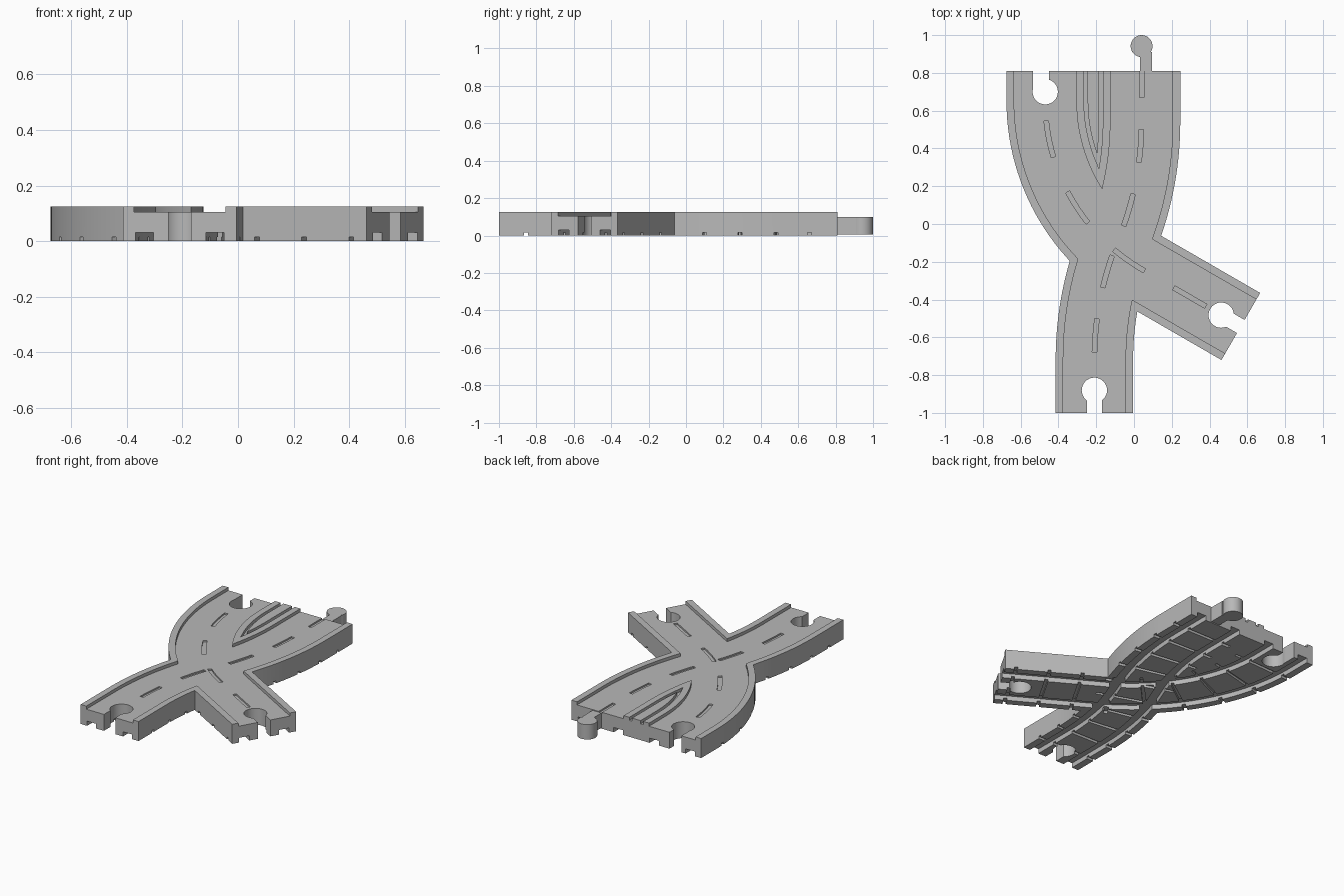
import bpy, bmesh
from math import sin, cos, radians, sqrt, pi

if "Cube" in bpy.data.objects:
    bpy.data.objects.remove(bpy.data.objects["Cube"], do_unlink=True)

grey = bpy.data.materials.new("road_grey")
grey.use_nodes = True
grey.diffuse_color = (0.48, 0.48, 0.48, 1)
grey.node_tree.nodes["Principled BSDF"].inputs["Base Color"].default_value = (0.48, 0.48, 0.48, 1)

TOP, ROAD = 0.125, 0.105      # curb and road heights
HALF, LANE = 0.205, 0.165     # half widths to outer and inner curb edge
BEND_A, BEND_B = 1.64, 1.03   # centre line radii

# Centre lines: start, heading and (length, turn) pieces
ARC_A = BEND_A * radians(22.5)
ROUTE_A = ((0.04, 0.81), [(0.27, 0), (ARC_A, -22.5), (ARC_A, 22.5), (0.285, 0)])
ROUTE_B = ((-0.47, 0.81), [(0.16, 0), (BEND_B * radians(60), 60), (0.601, 0)])


def length(route):
    return sum(piece[0] for piece in route[1])


def point(route, s, offset=0):
    """Point at distance s along a route, shifted to its left."""
    (x, y), pieces = route
    h = radians(-90)
    for i, (size, turn) in enumerate(pieces):
        last = i == len(pieces) - 1
        d = s if last else min(s, size)
        t = radians(turn) * d / size
        if turn:
            r = d / t if t else 0
            x += r * (sin(h + t) - sin(h))
            y += r * (cos(h) - cos(h + t))
        else:
            x += d * cos(h)
            y += d * sin(h)
        h += t
        s -= d
        if s <= 0:
            break
    return x - offset * sin(h), y + offset * cos(h)


def ribbon(route, s0, s1, o0, o1):
    n = max(1, round((s1 - s0) / 0.04))
    stations = [s0 + (s1 - s0) * i / n for i in range(n + 1)]
    return [point(route, s, o0) for s in stations] + [point(route, s, o1) for s in reversed(stations)]


def disc(centre, r, n=32):
    return [(centre[0] + r * cos(2 * pi * i / n), centre[1] + r * sin(2 * pi * i / n)) for i in range(n)]


def wedge(offset, y_top):
    """Pointed outline between the two routes, beyond an offset from both."""
    left, right = [], []
    y = y_top
    while True:
        xl = BEND_B - 0.47 - sqrt((BEND_B - offset) ** 2 - min(0, y - 0.65) ** 2)
        xr = 0.04 - BEND_A + sqrt((BEND_A - offset) ** 2 - min(0, y - 0.54) ** 2)
        if xl >= xr - 0.001:
            break
        left.append((xl, y))
        right.append((xr, y))
        y -= 0.02
    tip = ((left[-1][0] + right[-1][0]) / 2 + 0.002, y)
    return left + [tip] + right[::-1]


def solid(name, outlines, z0, z1):
    bm = bmesh.new()
    for outline in outlines:
        face = bm.faces.new([bm.verts.new((x, y, z0)) for x, y in outline])
        up = bmesh.ops.extrude_face_region(bm, geom=[face])["geom"]
        bmesh.ops.translate(bm, vec=(0, 0, z1 - z0), verts=[v for v in up if isinstance(v, bmesh.types.BMVert)])
    bmesh.ops.recalc_face_normals(bm, faces=bm.faces)
    mesh = bpy.data.meshes.new(name)
    bm.to_mesh(mesh)
    bm.free()
    mesh.materials.append(grey)
    obj = bpy.data.objects.new(name, mesh)
    bpy.context.collection.objects.link(obj)
    return obj


def select(obj):
    bpy.ops.object.select_all(action="DESELECT")
    obj.select_set(True)
    bpy.context.view_layer.objects.active = obj


def combine(target, operation, outlines, z0, z1):
    tool = solid("tool", outlines, z0, z1)
    mod = target.modifiers.new("shape", "BOOLEAN")
    mod.operation, mod.solver, mod.object = operation, "EXACT", tool
    select(target)
    bpy.ops.object.modifier_apply(modifier=mod.name)
    bpy.data.objects.remove(tool, do_unlink=True)


# Crossing body with the filled wedge between the roads
len_a, len_b = length(ROUTE_A), length(ROUTE_B)
track = solid("road_crossing", [ribbon(ROUTE_A, 0, len_a, -HALF, HALF)], 0, TOP)
combine(track, "UNION", [ribbon(ROUTE_B, 0, len_b, -HALF, HALF)], 0, TOP)
combine(track, "UNION", [wedge(HALF - 0.01, 0.81)], 0, TOP)

# Sunken lanes between the curbs
for route, size in ((ROUTE_A, len_a), (ROUTE_B, len_b)):
    combine(track, "DIFFERENCE", [ribbon(route, -0.03, size + 0.03, -LANE, LANE)], ROAD, 0.2)

# Groove with a central ridge inside the wedge
combine(track, "DIFFERENCE", [wedge(HALF, 0.83)], ROAD, 0.2)
combine(track, "UNION", [wedge(HALF + 0.02, 0.81)], ROAD - 0.03, TOP)

# Engraved lane dashes
dashes = [ribbon(ROUTE_A, s, s + 0.175, -0.012, 0.012) for s in (0.31, 0.655, 1.0, 1.345)]
dashes += [ribbon(ROUTE_B, s, s + 0.195, -0.012, 0.012) for s in (0.265, 0.66, 1.055, 1.43)]
dashes.append(ribbon(ROUTE_A, -0.01, 0.14, -0.012, 0.012))
combine(track, "DIFFERENCE", dashes, ROAD - 0.01, 0.2)

# Wheel grooves and sleeper grooves underneath
for route, size, first, gap in ((ROUTE_A, len_a, 0.15, 0.172), (ROUTE_B, len_b, 0.208, 0.196)):
    for side in (-1, 1):
        combine(track, "DIFFERENCE", [ribbon(route, -0.03, size + 0.03, side * 0.095, side * 0.16)], -0.05, 0.03)
    ties = []
    while first < size:
        ties.append(ribbon(route, first - 0.01, first + 0.01, -0.21, 0.21))
        first += gap
    combine(track, "DIFFERENCE", ties, -0.04, 0.015)

# Connector sockets
sockets = [(ROUTE_A, len_a - 0.12, len_a + 0.03, -0.04, 0.04, len_a - 0.12),
           (ROUTE_B, len_b - 0.12, len_b + 0.03, -0.04, 0.04, len_b - 0.12),
           (ROUTE_B, -0.03, 0.11, -0.064, 0.02, 0.11)]
for route, s0, s1, o0, o1, hole in sockets:
    combine(track, "DIFFERENCE", [disc(point(route, hole), 0.067)], -0.1, 0.2)
    combine(track, "DIFFERENCE", [ribbon(route, s0, s1, o0, o1)], -0.1, 0.2)

# Connector plug
plug = solid("connector_plug", [disc((0.04, 0.942), 0.058)], 0.005, 0.1)
combine(plug, "UNION", [ribbon(ROUTE_A, -0.1, 0.0, -0.008, 0.055)], 0.005, 0.1)
bevel = plug.modifiers.new("rounded_rim", "BEVEL")
bevel.width, bevel.segments, bevel.limit_method = 0.008, 2, "ANGLE"
bevel.angle_limit = radians(60)

for obj in (track, plug):
    select(obj)
    bpy.ops.object.shade_smooth_by_angle(angle=radians(30))
